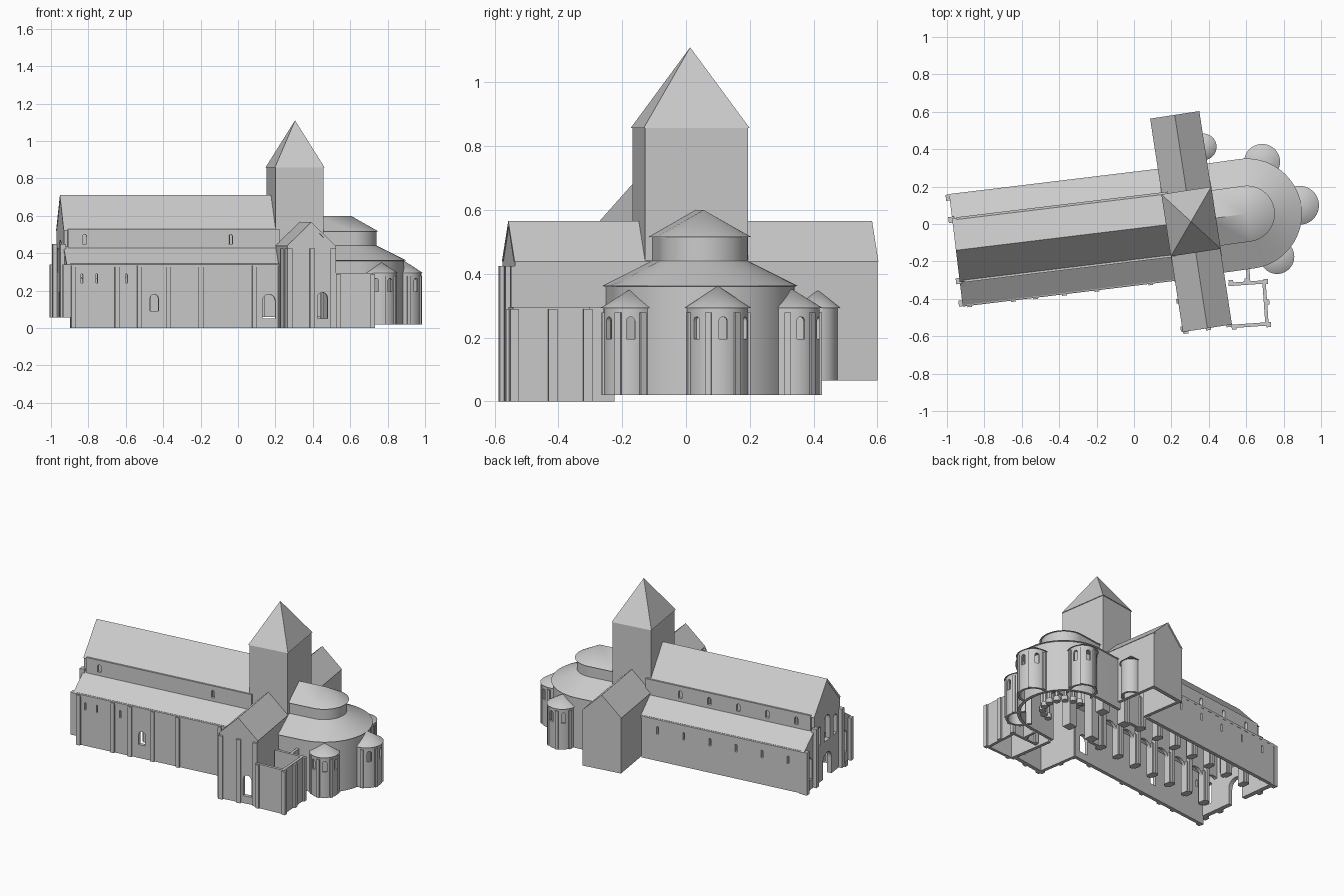
import bpy, bmesh
from math import pi, cos, sin, radians
from mathutils import Matrix, Vector

if "Cube" in bpy.data.objects:
    bpy.data.objects.remove(bpy.data.objects["Cube"])


def frame(x, y, deg):
    return Matrix.Translation((x, y, 0)) @ Matrix.Rotation(radians(deg), 4, 'Z')


NAVE, TRANSEPT = frame(.003, -.025, 6.9), frame(.305, .013, 8.7)
CHOIR, SACRISTY = frame(.603, .055, 8), frame(.612, -.425, 4)


def finish(name, bm, fr, smooth=False):
    bmesh.ops.remove_doubles(bm, verts=bm.verts, dist=1e-5)
    bmesh.ops.recalc_face_normals(bm, faces=bm.faces)
    me = bpy.data.meshes.new(name)
    bm.to_mesh(me)
    bm.free()
    me.transform(fr)
    ob = bpy.data.objects.new(name, me)
    bpy.context.collection.objects.link(ob)
    if smooth:
        bpy.ops.object.select_all(action='DESELECT')
        ob.select_set(True)
        bpy.context.view_layer.objects.active = ob
        bpy.ops.object.shade_smooth_by_angle(angle=radians(30))
    return ob


def loft(bm, rings, closed=True):
    """Skin a list of equal-length point rings and cap the ends."""
    rs = [[bm.verts.new(p) for p in r] for r in rings]
    n = len(rs[0])
    for a, b in zip(rs, rs[1:]):
        for i in range(n if closed else n - 1):
            j = (i + 1) % n
            bm.faces.new((a[i], a[j], b[j], b[i]))
    if closed:
        bm.faces.new(rs[0])
        bm.faces.new(rs[-1])


def box(bm, u0, u1, v0, v1, z0, z1):
    loft(bm, [[(u0, v0, z), (u1, v0, z), (u1, v1, z), (u0, v1, z)] for z in (z0, z1)])


def boxes(name, fr, dims):
    bm = bmesh.new()
    for d in dims:
        box(bm, *d)
    return finish(name, bm, fr)


def extrude(name, fr, pts, a, b, axis='u'):
    """Extrude a cross-section (side, z) along local u or v."""
    bm = bmesh.new()
    loft(bm, [[(t, p, z) if axis == 'u' else (p, t, z) for p, z in pts] for t in (a, b)])
    return finish(name, bm, fr)


def apse(name, fr, section, length, closed=True, steps=32):
    """Sweep an (r, z) section along straight side, half circle, straight side."""
    path = [(0, -1, -length)] + [(cos(t), sin(t), 0) for t in
            (-pi / 2 + pi * i / steps for i in range(steps + 1))] + [(0, 1, -length)]
    bm = bmesh.new()
    loft(bm, [[(r * c + o, r * s, z) for r, z in section] for c, s, o in path], closed)
    return finish(name, bm, fr, True)


def cut(ob, fr, arches):
    """Cut round-headed openings: (u, v, facing degrees, width, bottom, top)."""
    bm = bmesh.new()
    for u, v, deg, w, z0, z1 in arches:
        r = w / 2
        prof = [(-r, z0), (r, z0)] + [(r * cos(pi * i / 10), z1 - r + r * sin(pi * i / 10))
                                      for i in range(11)]
        m = Matrix.Translation((u, v, 0)) @ Matrix.Rotation(radians(deg), 4, 'Z')
        loft(bm, [[m @ Vector((d, p, z)) for p, z in prof] for d in (-.05, .05)])
    cutter = finish('opening_cutter', bm, fr)
    cutter.hide_render = True
    mod = ob.modifiers.new('openings', 'BOOLEAN')
    mod.object, mod.operation, mod.solver = cutter, 'DIFFERENCE', 'EXACT'
    dg = bpy.context.evaluated_depsgraph_get()
    me = bpy.data.meshes.new_from_object(ob.evaluated_get(dg))
    ob.modifiers.clear()
    ob.data = me
    bpy.data.objects.remove(cutter)


# Nave west front with portal and windows
half = [(.298, .055), (.298, .34), (.165, .435), (.165, .525)]
west = extrude('west_front', NAVE, half + [(0, .705)] + [(-v, z) for v, z in half[::-1]], -.96, -.93)
cut(west, NAVE, [(-.945, 0, 0, .11, .04, .22), (-.945, 0, 0, .07, .3, .47)] +
    [(-.945, s * .105, 0, .045, .3, .43) for s in (-1, 1)] +
    [(-.945, s * .225, 0, .055, .12, .27) for s in (-1, 1)])
boxes('west_buttresses', NAVE, [(-.982, -.95, s * v - .016, s * v + .016, .055, t)
      for s in (-1, 1) for v, t in ((.285, .34), (.165, .45))])

# Aisle walls
south = boxes('south_aisle_wall', NAVE, [(-.94, .2, -.298, -.275, 0, .345)])
cut(south, NAVE, [(-.49, -.287, 90, .045, .09, .18), (.127, -.287, 90, .07, .05, .18)] +
    [(u, -.287, 90, .01, .24, .29) for u in (-.88, -.8, -.64)])
north = boxes('north_aisle_wall', NAVE, [(-.94, .16, .275, .298, .06, .345)])
cut(north, NAVE, [(-.85 + .18 * i, .287, 90, .013, .24, .29) for i in range(6)])
boxes('south_buttresses', NAVE, [(u - .013, u + .013, -.31, -.29, 0, .335)
      for u in (-.925, -.69, -.57, -.415, -.24, .05, .19)])

# Arcades, piers and clerestory
bays = [-.825 + .153 * i for i in range(7)]
for side, s in (('south', -1), ('north', 1)):
    w = boxes(side + '_arcade', NAVE, [(-.94, .2, s * .165 - .01, s * .165 + .01, .06, .53)])
    lights = [-.85, -.065] if s < 0 else [-.84 + .2 * i for i in range(5)]
    cut(w, NAVE, [(u - .0765, s * .165, 90, .11, .04, .28) for u in bays] +
        [(u, s * .165, 90, .022, .45, .5) for u in lights])
    boxes(side + '_piers', NAVE, [d for u in bays for d in (
        (u - .024, u + .024, s * .165 - .024, s * .165 + .024, .06, .27),
        (u - .012, u + .012, s * .165 - .036, s * .165 + .036, .06, .34))])
    extrude(side + '_aisle_roof', NAVE, [(s * .303, .34), (s * .16, .437), (s * .16, .422), (s * .303, .325)],
            -.962, .18)

# Main roof
extrude('nave_roof', NAVE, [(-.172, .52), (0, .712), (.172, .52), (.155, .52), (0, .695), (-.155, .52)],
        -.962, .2)

# Transept walls, gables and roof
boxes('transept_walls', TRANSEPT, [d for s in (-1, 1) for a, b in [sorted((s * .13, s * .108))] for d in (
    (a, b, -.56, -.28, 0, .44), (a, b, .28, .56, .065, .44), (a, b, -.28, .28, .34, .44))])
for side, v0, v1, z0 in (('south', -.575, -.55, 0), ('north', .55, .575, .065)):
    g = extrude(side + '_gable', TRANSEPT, [(-.13, z0), (.13, z0), (.13, .44), (0, .56), (-.13, .44)],
                v0, v1, 'v')
    if z0 == 0:
        cut(g, TRANSEPT, [(.06, -.5625, 90, .055, .05, .19)])
extrude('transept_roof', TRANSEPT, [(-.133, .438), (0, .566), (.133, .438), (.113, .438), (0, .548), (-.113, .438)],
        -.577, .577, 'v')
boxes('transept_buttresses', TRANSEPT, [(u - .014, u + .014, -.588, -.56, 0, .425) for u in (-.117, .005, .117)] +
      [(-.142, -.12, v - .013, v + .013, 0, .425) for v in (-.56, -.41)])

# Crossing piers and tower
boxes('crossing_piers', TRANSEPT, [(a - .03, a + .03, b - .03, b + .03, .06, .45)
      for a in (-.1, .1) for b in (-.133, .133)])
boxes('tower_walls', TRANSEPT, [(-.13, .13, -.163, -.143, .4, .86), (-.13, .13, .143, .163, .4, .86),
      (-.13, -.11, -.145, .145, .4, .86), (.11, .13, -.145, .145, .4, .86)])
bm = bmesh.new()
base = [bm.verts.new((a * .135, b * .168, .857)) for a, b in ((-1, -1), (1, -1), (1, 1), (-1, 1))]
tip = bm.verts.new((0, 0, 1.11))
bm.faces.new(base)
for i in range(4):
    bm.faces.new((base[i], base[(i + 1) % 4], tip))
finish('tower_spire', bm, TRANSEPT)

# Choir: ambulatory, inner drum, roofs and columns
apse('ambulatory_wall', CHOIR, [(.285, .02), (.285, .365), (.265, .365), (.265, .02)], .2)
apse('ambulatory_roof', CHOIR, [(.295, .362), (.135, .442), (.135, .43), (.28, .358)], .2)
apse('choir_drum', CHOIR, [(.138, .25), (.138, .518), (.12, .518), (.12, .25)], .18)
apse('choir_roof', CHOIR, [(0, .6), (.15, .515), (.13, .515)], .2, False)
bm = bmesh.new()
for i in range(9):
    t = -pi / 2 + pi * i / 8
    for r, z0, z1 in ((.013, .06, .25), (.022, .03, .06), (.022, .235, .255)):
        bmesh.ops.create_cone(bm, cap_ends=True, segments=12, radius1=r, radius2=r, depth=z1 - z0,
                              matrix=Matrix.Translation((.129 * cos(t), .129 * sin(t), (z0 + z1) / 2)))
finish('choir_columns', bm, CHOIR, True)


# Small round chapels
def chapel(name, fr, r, z0, apex, back, windows):
    w = apse(name + '_wall', fr, [(r, z0), (r, .297), (r - .014, .297), (r - .014, z0)], back, steps=24)
    if windows:
        cut(w, fr, [(r * cos(radians(a)), r * sin(radians(a)), a, .026, .195, .265) for a in (-55, 0, 55)])
        bm = bmesh.new()
        for a in (-82, -28, 28, 82):
            n = len(bm.verts)
            box(bm, r - .008, r + .007, -.01, .01, z0, .278)
            bm.verts.ensure_lookup_table()
            bmesh.ops.rotate(bm, verts=bm.verts[n:], cent=(0, 0, 0), matrix=Matrix.Rotation(radians(a), 3, 'Z'))
        finish(name + '_pilasters', bm, fr)
    bm = bmesh.new()
    bmesh.ops.create_cone(bm, cap_ends=True, segments=40, radius1=r + .009, radius2=0, depth=apex - .293,
                          matrix=Matrix.Translation((0, 0, (apex + .293) / 2)))
    finish(name + '_roof', bm, fr, True)


chapel('east_chapel', frame(.885, .1, 10), .095, .02, .362, .03, True)
chapel('northeast_chapel', frame(.685, .332, 74), .087, .02, .352, .06, True)
chapel('southeast_chapel', frame(.765, -.175, -54), .083, .02, .352, .06, True)
chapel('transept_chapel', TRANSEPT @ frame(.125, .385, 0), .062, .065, .35, .01, False)

# Roofless sacristy
boxes('sacristy_walls', SACRISTY, [(-.1, .1, .1, .118, 0, .295), (-.1, .1, -.125, -.107, 0, .295),
      (.082, .1, -.11, .11, 0, .295), (.0, .018, .11, .2, 0, .295)])
boxes('sacristy_buttresses', SACRISTY, [(a - .012, a + .012, b - .014, b + .014, 0, .29)
      for a, b in ((.1, -.12), (.1, 0), (.1, .11), (.0, .12), (-.085, .118), (-.085, -.12))])
